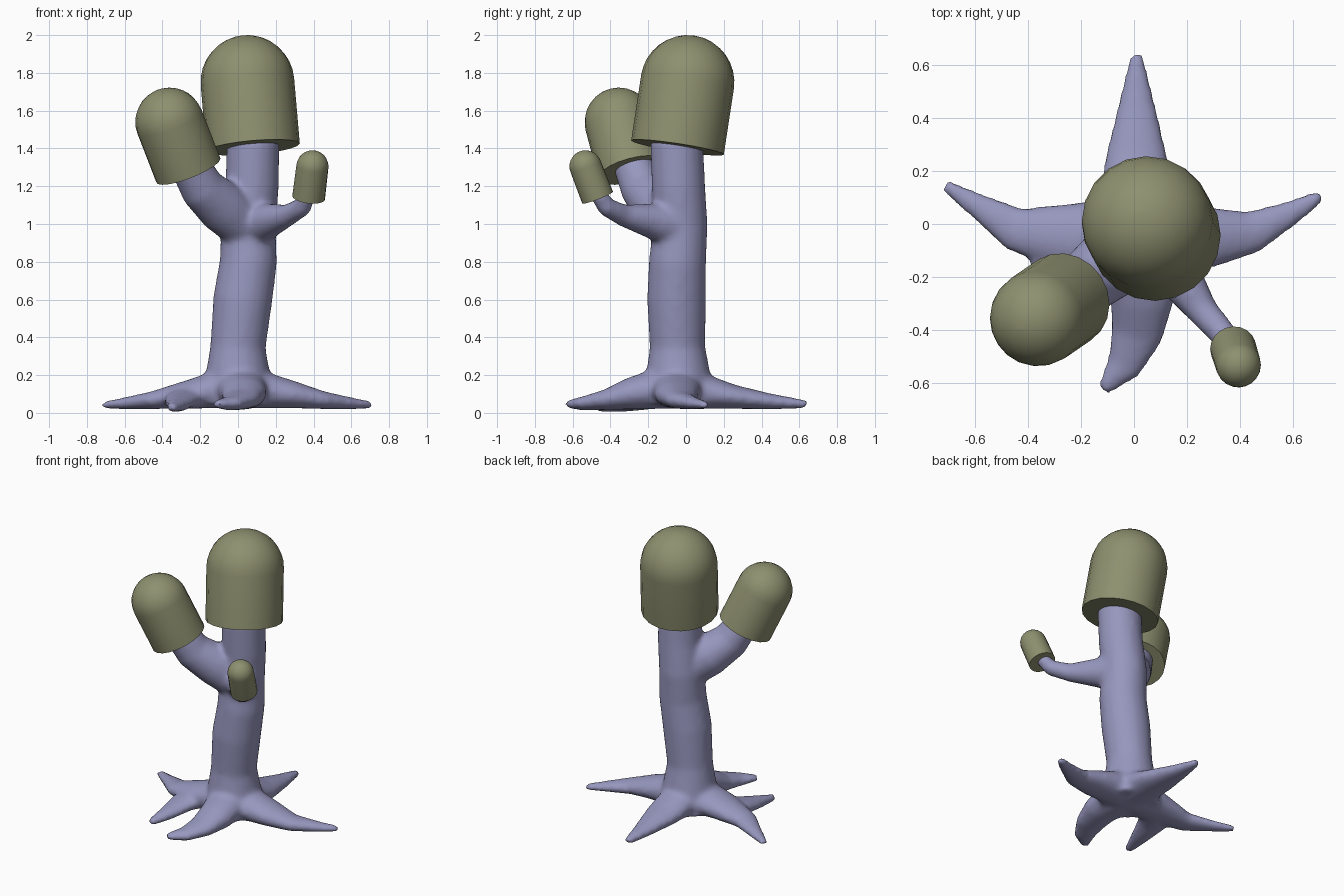
import bpy, bmesh, math
from mathutils import Vector

if "Cube" in bpy.data.objects:
    bpy.data.objects.remove(bpy.data.objects["Cube"])


def sweep(bm, pts, up, sides):
    """Closed tube through (x, y, z, half_width, half_height) points."""
    pos = [Vector(p[:3]) for p in pts]
    rings = []
    for i, p in enumerate(pts):
        t = (pos[min(i + 1, len(pts) - 1)] - pos[max(i - 1, 0)]).normalized()
        side = t.cross(up).normalized()
        top = side.cross(t)
        rings.append([bm.verts.new(pos[i] + side * p[3] * math.cos(a) + top * p[4] * math.sin(a))
                      for a in (2 * math.pi * k / sides for k in range(sides))])
    for r, s in zip(rings, rings[1:]):
        for k in range(sides):
            j = (k + 1) % sides
            bm.faces.new((r[k], r[j], s[j], s[k]))
    bm.faces.new(rings[0][::-1])
    bm.faces.new(rings[-1])


def finish(bm, name, mat):
    bmesh.ops.recalc_face_normals(bm, faces=bm.faces)
    me = bpy.data.meshes.new(name)
    bm.to_mesh(me)
    bm.free()
    ob = bpy.data.objects.new(name, me)
    me.materials.append(mat)
    bpy.context.collection.objects.link(ob)
    return ob


def material(name, color):
    m = bpy.data.materials.new(name)
    m.diffuse_color = color
    m.use_nodes = True
    m.node_tree.nodes["Principled BSDF"].inputs["Base Color"].default_value = m.diffuse_color
    return m


def smooth(ob, deg):
    bpy.ops.object.select_all(action='DESELECT')
    ob.select_set(True)
    bpy.context.view_layer.objects.active = ob
    bpy.ops.object.shade_smooth_by_angle(angle=math.radians(deg))


stem_mat = material("stem_lilac", (0.31, 0.31, 0.52, 1))
cap_mat = material("cap_olive", (0.27, 0.28, 0.16, 1))
Z, X = Vector((0, 0, 1)), Vector((1, 0, 0))

# Trunk and two side branches: x, y, z, radius
trunk = [(0, -.04, .04, .19), (0, -.04, .15, .18), (0, -.045, .35, .147), (.025, -.05, .6, .157),
         (.055, -.045, .8, .152), (.055, -.03, 1.0, .145), (.075, -.04, 1.2, .142), (.08, -.05, 1.45, .14)]
left_branch = [(.05, -.06, .98, .13), (-.08, -.14, 1.09, .14), (-.19, -.23, 1.19, .12), (-.27, -.29, 1.34, .105)]
right_branch = [(.09, -.07, .99, .12), (.17, -.2, 1.02, .09), (.26, -.33, 1.045, .06),
                (.34, -.42, 1.09, .052), (.378, -.48, 1.18, .045)]

# Roots: x, y, z, half width, half height
roots = [
    [(0, -.05, .14, .15, .12), (.3, -.05, .095, .115, .072), (.45, -.03, .067, .082, .048),
     (.6, .045, .05, .048, .033), (.71, .11, .04, .024, .022)],
    [(0, -.05, .14, .15, .12), (-.25, -.05, .1, .13, .078), (-.45, -.02, .067, .085, .048),
     (-.6, .075, .05, .048, .033), (-.715, .148, .04, .024, .022)],
    [(0, -.05, .14, .15, .12), (.01, .25, .085, .12, .065), (.01, .45, .06, .072, .042),
     (.01, .64, .045, .026, .024)],
    [(.01, -.08, .14, .15, .12), (.03, -.3, .1, .12, .085), (.01, -.42, .07, .1, .055),
     (-.04, -.54, .05, .07, .038), (-.12, -.63, .045, .024, .024)],
    [(-.22, -.05, .09, .1, .07), (-.3, -.18, .07, .1, .05), (-.32, -.32, .045, .065, .04),
     (-.35, -.48, .025, .026, .024)],
]

bm = bmesh.new()
sweep(bm, [p + p[3:] for p in trunk], X, 20)
for branch in (left_branch, right_branch):
    sweep(bm, [p + p[3:] for p in branch], Z, 16)
for r in roots:
    sweep(bm, r, Z, 16)
stem = finish(bm, "trunk_and_roots", stem_mat)

# Fuse tubes into one soft skin
rm = stem.modifiers.new("fuse", 'REMESH')
rm.mode, rm.voxel_size, rm.use_smooth_shade = 'VOXEL', 0.016, True
sm = stem.modifiers.new("soften", 'SMOOTH')
sm.factor, sm.iterations = 0.5, 10
bpy.context.view_layer.update()
fused = bpy.data.meshes.new_from_object(stem.evaluated_get(bpy.context.evaluated_depsgraph_get()))
stem.modifiers.clear()
stem.data = fused
smooth(stem, 60)

# Domed caps: bottom centre, dome centre, bottom radius, dome radius
caps = {
    "main_cap": ((.08, -.045, 1.405), (.05, .008, 1.752), .248, .248),
    "left_cap": ((-.263, -.287, 1.285), (-.362, -.355, 1.54), .182, .182),
    "right_cap": ((.374, -.468, 1.14), (.394, -.532, 1.305), .087, .085),
}
for name, (base, dome, r0, r1) in caps.items():
    base, dome = Vector(base), Vector(dome)
    axis = (dome - base).normalized()
    pts = [(*base, r0, r0)]
    for k in range(9):
        a = math.radians(88) * k / 8
        r = r1 * math.cos(a)
        pts.append((*(dome + axis * r1 * math.sin(a)), r, r))
    bm = bmesh.new()
    sweep(bm, pts, X, 20)
    smooth(finish(bm, name, cap_mat), 40)
